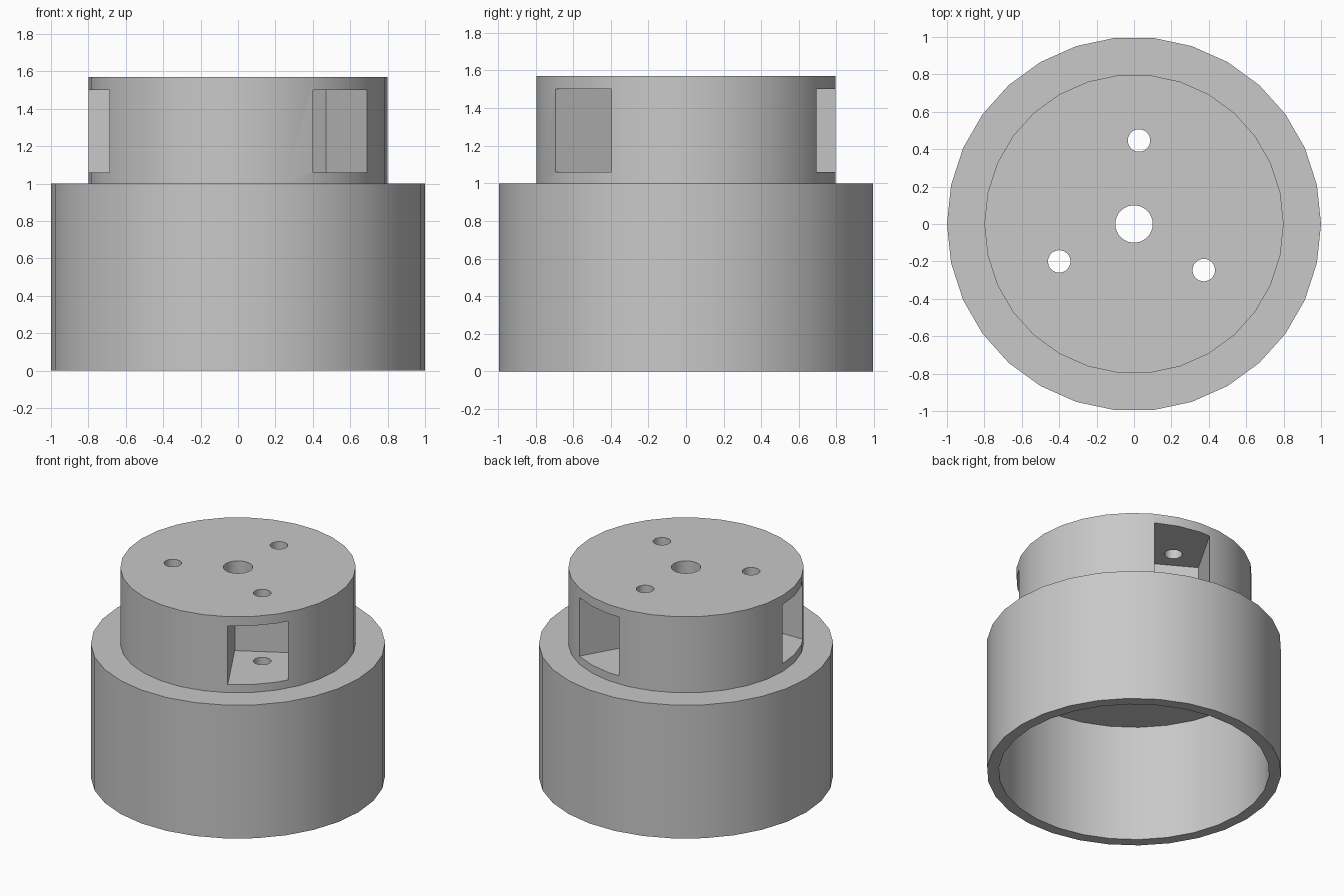
import bpy
import bmesh
from math import cos, sin, radians
from mathutils import Matrix, Vector

SIDES = 30
cube = bpy.data.objects.get("Cube")
if cube:
    bpy.data.objects.remove(cube, do_unlink=True)

grey = bpy.data.materials.new("plain grey")
grey.use_nodes = True
colour = (0.58, 0.58, 0.58, 1)
grey.diffuse_color = colour
grey.node_tree.nodes["Principled BSDF"].inputs["Base Color"].default_value = colour


def make_object(name, bm):
    bmesh.ops.recalc_face_normals(bm, faces=bm.faces)
    mesh = bpy.data.meshes.new(name)
    bm.to_mesh(mesh)
    bm.free()
    mesh.materials.append(grey)
    obj = bpy.data.objects.new(name, mesh)
    bpy.context.collection.objects.link(obj)
    return obj


def lathe(name, profile):
    """Revolve a closed (radius, height) profile around z."""
    bm = bmesh.new()
    rings = []
    for i in range(SIDES):
        a = radians(360 * i / SIDES)
        rings.append([bm.verts.new((r * cos(a), r * sin(a), z)) for r, z in profile])
    n = len(profile)
    for i in range(SIDES):
        here, after = rings[i], rings[(i + 1) % SIDES]
        for j in range(n):
            k = (j + 1) % n
            bm.faces.new((here[j], after[j], after[k], here[k]))
    return make_object(name, bm)


def cut(target, cutter):
    cutter.hide_render = True
    mod = target.modifiers.new("cut", 'BOOLEAN')
    mod.operation = 'DIFFERENCE'
    mod.solver = 'EXACT'
    mod.object = cutter
    bpy.context.view_layer.objects.active = target
    bpy.ops.object.modifier_apply(modifier=mod.name)
    bpy.data.objects.remove(cutter, do_unlink=True)


# Stepped cap: hollow skirt below, narrower drum above, bored through the centre
cap = lathe("stepped_cap", [(0.1, 0.88), (0.92, 0.88), (0.92, 0), (1, 0),
                            (1, 1), (0.8, 1), (0.8, 1.57), (0.1, 1.57)])

# Three off-centre side pockets, each with a vertical screw hole
for angle in (-60, 60, 180):
    turn = Matrix.Rotation(radians(angle), 4, 'Z')

    bm = bmesh.new()
    low, high = Vector((0.25, 0, 1.06)), Vector((1.1, 0.4, 1.5))
    size = Matrix.Diagonal((*(high - low), 1))
    bmesh.ops.create_cube(bm, size=1, matrix=turn @ Matrix.Translation((low + high) / 2) @ size)
    cut(cap, make_object("pocket_cutter", bm))

    bm = bmesh.new()
    bmesh.ops.create_cone(bm, cap_ends=True, segments=SIDES, radius1=0.06, radius2=0.06,
                          depth=1.2, matrix=turn @ Matrix.Translation((0.4, 0.2, 1.3)))
    cut(cap, make_object("hole_cutter", bm))

# Smooth round walls with crisp edges
bpy.ops.object.select_all(action='DESELECT')
cap.select_set(True)
bpy.context.view_layer.objects.active = cap
bpy.ops.object.shade_smooth_by_angle(angle=radians(30))
